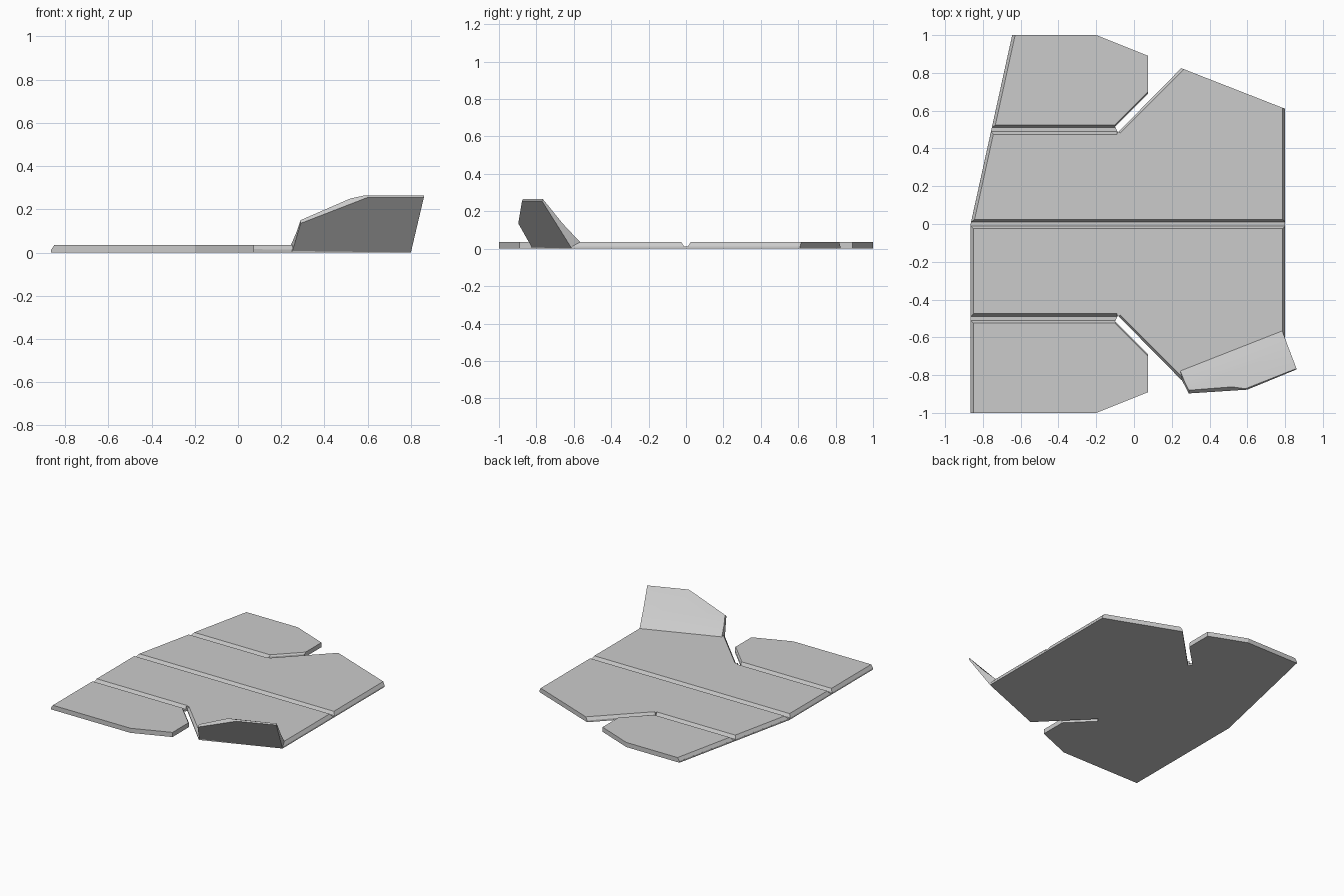
import bpy
import bmesh
from mathutils import Vector

cube = bpy.data.objects.get("Cube")
if cube:
    bpy.data.objects.remove(cube, do_unlink=True)

THICK = 0.035   # panel thickness
FLOOR = 0.012   # height of the groove floor

grey = bpy.data.materials.new("plain grey")
grey.use_nodes = True
colour = (0.6, 0.6, 0.6, 1)
grey.diffuse_color = colour
grey.node_tree.nodes["Principled BSDF"].inputs["Base Color"].default_value = colour


def make_object(name, points, faces):
    """Mesh object with consistent outward normals."""
    bm = bmesh.new()
    verts = [bm.verts.new(p) for p in points]
    for face in faces:
        bm.faces.new([verts[i] for i in face])
    bmesh.ops.recalc_face_normals(bm, faces=bm.faces)
    mesh = bpy.data.meshes.new(name)
    bm.to_mesh(mesh)
    bm.free()
    obj = bpy.data.objects.new(name, mesh)
    bpy.context.collection.objects.link(obj)
    mesh.materials.append(grey)
    return obj


def prism(name, lower, upper):
    """Solid between two matching rings of points."""
    n = len(lower)
    sides = [(i, (i + 1) % n, n + (i + 1) % n, n + i) for i in range(n)]
    return make_object(name, lower + upper, [range(n), range(n, 2 * n)] + sides)


def cut_groove(target, start, end):
    """Cut a trapezoid groove along a line on the top of the target."""
    a, b = Vector((*start, 0)), Vector((*end, 0))
    side = (b - a).normalized().cross(Vector((0, 0, 1)))
    profile = [(-0.01, FLOOR), (0.01, FLOOR), (0.04, 0.058), (-0.04, 0.058)]
    rings = [[p + side * w + Vector((0, 0, z)) for w, z in profile] for p in (a, b)]
    cutter = prism("groove_cutter", *rings)
    cutter.hide_render = True
    mod = target.modifiers.new("groove", 'BOOLEAN')
    mod.operation = 'DIFFERENCE'
    mod.solver = 'EXACT'
    mod.object = cutter
    bpy.context.view_layer.objects.active = target
    bpy.ops.object.modifier_apply(modifier=mod.name)
    bpy.data.objects.remove(cutter, do_unlink=True)


# Flat panel: half outline shared by both sides, only the outer corner differs
half = [(-0.2, 1), (0.075, 0.89), (0.075, 0.69), (-0.1, 0.515),
        (-0.085, 0.485), (0.25, 0.825), (0.8, 0.61)]
outline = ([(-0.865, 0), (-0.865, -1)] + [(x, -y) for x, y in half]
           + half[::-1] + [(-0.645, 1)])
panel = prism("folded_panel", [(x, y, 0) for x, y in outline],
              [(x, y, THICK) for x, y in outline])

# Fold grooves, slots and chamfered outer edges
cut_groove(panel, (-1, 0), (1, 0))
for s in (-1, 1):
    cut_groove(panel, (-1, 0.5 * s), (-0.09, 0.5 * s))
    cut_groove(panel, (-0.09, 0.5 * s), (0.27, 0.86 * s))
cut_groove(panel, (0.81, -0.9), (0.81, 0.9))
cut_groove(panel, (-0.875, -1.1), (-0.875, 0))
cut_groove(panel, (-0.877, -0.01), (-0.633, 1.1))

# Raised side tab, leaning outward from its fold line
outer = [(0.25, -0.82, 0), (0.8, -0.61, 0), (0.86, -0.77, 0.255),
         (0.6, -0.877, 0.255), (0.29, -0.897, 0.135)]
inner = [(0.245, -0.778, THICK), (0.785, -0.566, THICK),
         (0.82, -0.66, 0.135), (0.86, -0.765, 0.265),
         (0.59, -0.872, 0.265), (0.52, -0.862, 0.25),
         (0.29, -0.88, 0.15), (0.27, -0.84, 0.093)]
tab_faces = [
    (0, 1, 2, 3, 4),                        # outer face
    (5, 6, 7, 12), (12, 7, 8, 9, 10, 11),   # inner face
    (0, 1, 6, 5),                           # fold
    (1, 2, 8, 7, 6), (0, 5, 12, 11, 4),     # ends
    (2, 3, 9, 8), (3, 4, 11, 10, 9),        # top rim
]
tab = make_object("raised_tab", outer + inner, tab_faces)
bpy.ops.object.select_all(action='DESELECT')
tab.select_set(True)
bpy.context.view_layer.objects.active = tab
bpy.ops.object.shade_smooth_by_angle(angle=0.4)
